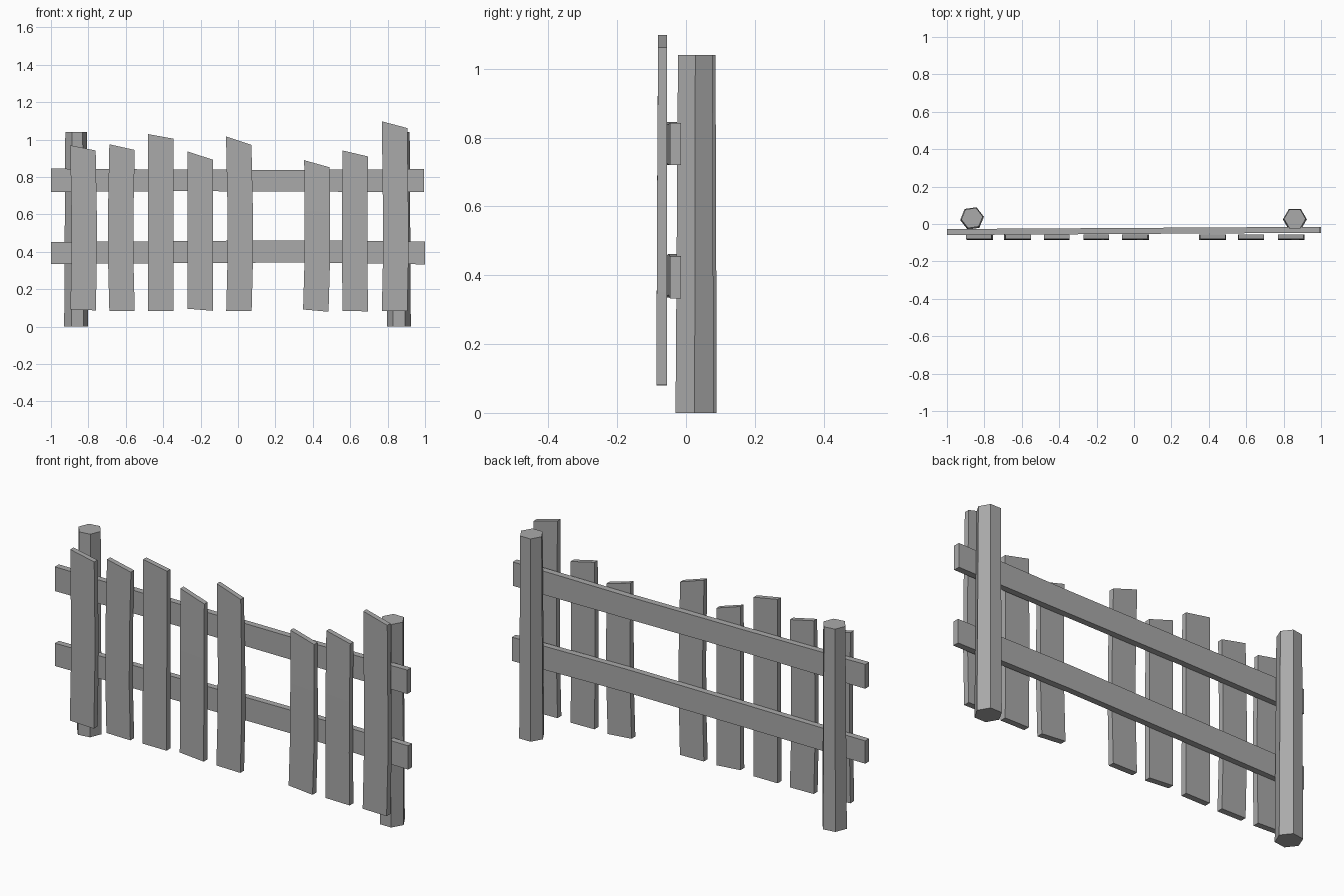
import bpy, bmesh, math
from mathutils import Vector

if "Cube" in bpy.data.objects:
    bpy.data.objects.remove(bpy.data.objects["Cube"])

wood = bpy.data.materials.new("weathered grey")
wood.diffuse_color = (0.4, 0.4, 0.4, 1)
wood.use_nodes = True
wood.node_tree.nodes["Principled BSDF"].inputs["Base Color"].default_value = wood.diffuse_color


def loft(name, rings):
    """Skin a run of matching cross-sections and cap both ends."""
    bm = bmesh.new()
    loops = [[bm.verts.new(p) for p in ring] for ring in rings]
    for a, b in zip(loops, loops[1:]):
        n = len(a)
        for i in range(n):
            j = (i + 1) % n
            bm.faces.new((a[i], a[j], b[j], b[i]))
    bm.faces.new(loops[0])
    bm.faces.new(loops[-1])
    bmesh.ops.recalc_face_normals(bm, faces=bm.faces)
    mesh = bpy.data.meshes.new(name)
    bm.to_mesh(mesh)
    bm.free()
    mesh.materials.append(wood)
    obj = bpy.data.objects.new(name, mesh)
    bpy.context.collection.objects.link(obj)


def hexagon(x, y, z, r, turn):
    return [Vector((x + r * math.cos(turn + i * math.pi / 3),
                    y + r * math.sin(turn + i * math.pi / 3), z)) for i in range(6)]


# Hexagonal posts, slightly tapered
for name, x, y, turn in (("left_post", -0.866, 0.030, 8), ("right_post", 0.860, 0.025, 0)):
    t = math.radians(turn)
    loft(name, [hexagon(x, y, 0, 0.064, t), hexagon(x, y + 0.002, 1.04, 0.058, t)])


# Rails: stations of (x, bottom, top), drifting back towards the right
def rail(name, stations):
    rings = []
    for x, lo, hi in stations:
        f = -0.037 + 0.006 * x
        rings.append([(x, f - 0.016, lo), (x, f + 0.016, lo),
                      (x, f + 0.016, hi), (x, f - 0.016, hi)])
    loft(name, rings)


rail("upper_rail", [(-1, 0.72, 0.845), (-0.3, 0.725, 0.84), (0.35, 0.722, 0.838), (0.995, 0.72, 0.843)])
rail("lower_rail", [(-1, 0.335, 0.452), (-0.3, 0.34, 0.458), (0.35, 0.343, 0.462), (1, 0.333, 0.455)])

# Pickets: bottom x, middle x, top x, bottom z left/right, top z left/right
pickets = [
    (-0.828, -0.823, -0.829, 0.093, 0.087, 0.970, 0.942),
    (-0.620, -0.627, -0.620, 0.085, 0.083, 0.975, 0.945),
    (-0.414, -0.414, -0.414, 0.085, 0.085, 1.030, 1.005),
    (-0.203, -0.203, -0.203, 0.096, 0.085, 0.937, 0.893),
    (0.005, 0.012, 0.004, 0.085, 0.083, 1.017, 0.972),
    (0.416, 0.424, 0.422, 0.092, 0.080, 0.890, 0.852),
    (0.627, 0.624, 0.627, 0.084, 0.082, 0.942, 0.910),
    (0.837, 0.843, 0.837, 0.085, 0.083, 1.098, 1.062),
]
HALF = 0.068
for k, (xb, xm, xt, bl, br, tl, tr) in enumerate(pickets):
    rings = []
    for x, zl, zr, front in ((xb, bl, br, -0.086), (xm, 0.36, 0.35, -0.085),
                             (xm, 0.62, 0.61, -0.084), (xt, tl, tr, -0.081)):
        back = -0.055
        rings.append([(x - HALF, front, zl), (x + HALF, front, zr),
                      (x + HALF, back, zr), (x - HALF, back, zl)])
    loft(f"picket_{k + 1}", rings)
